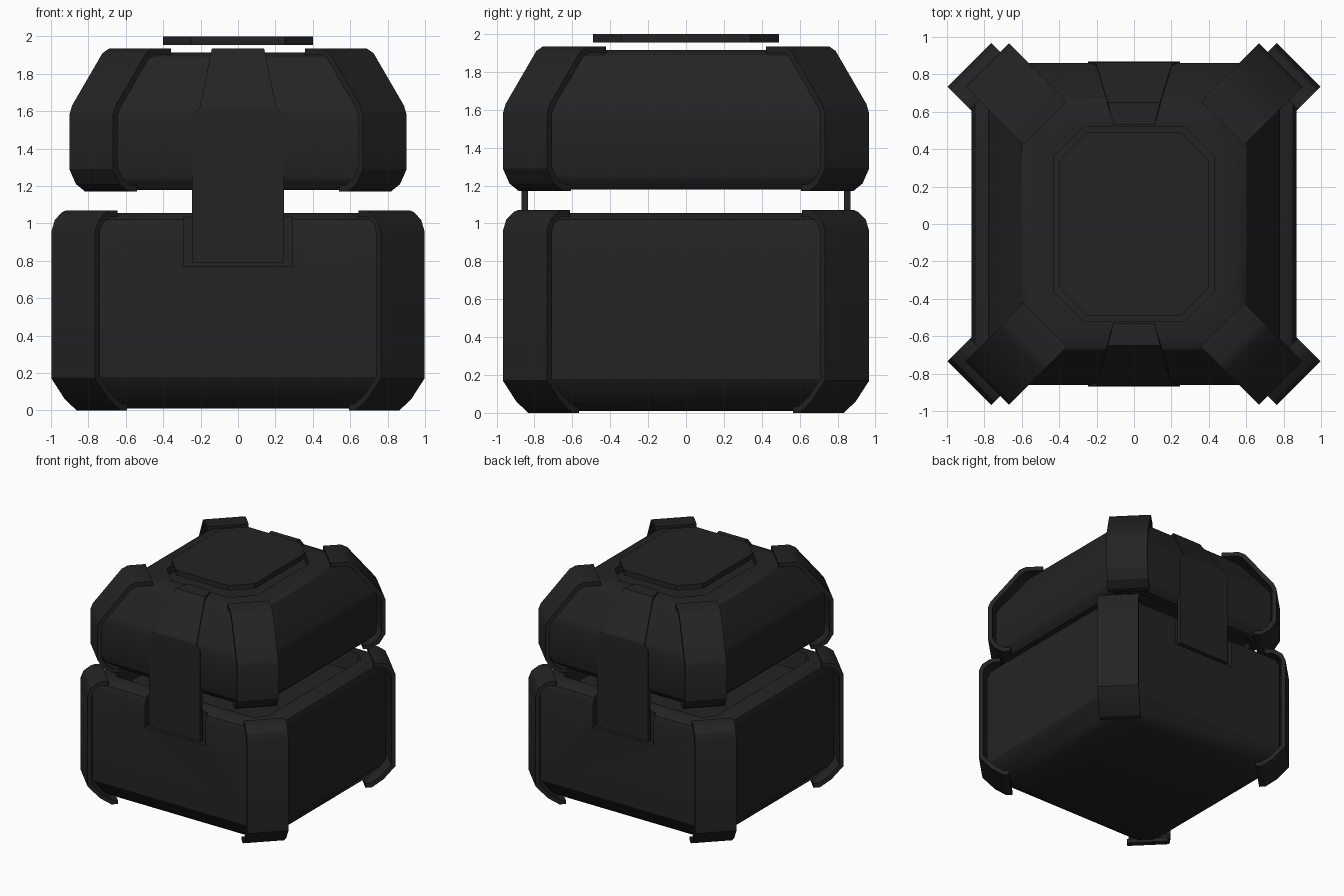
import bpy, bmesh
from math import radians
from mathutils import Vector

if "Cube" in bpy.data.objects:
    bpy.data.objects.remove(bpy.data.objects["Cube"])

mat = bpy.data.materials.new("dark_plastic")
mat.diffuse_color = (0.017, 0.017, 0.017, 1)
mat.use_nodes = True
mat.node_tree.nodes["Principled BSDF"].inputs["Base Color"].default_value = mat.diffuse_color


def finish(name, bm, smooth=True):
    bmesh.ops.recalc_face_normals(bm, faces=bm.faces)
    me = bpy.data.meshes.new(name)
    bm.to_mesh(me)
    bm.free()
    ob = bpy.data.objects.new(name, me)
    bpy.context.collection.objects.link(ob)
    me.materials.append(mat)
    if smooth:
        bpy.ops.object.select_all(action='DESELECT')
        ob.select_set(True)
        bpy.context.view_layer.objects.active = ob
        bpy.ops.object.shade_smooth_by_angle(angle=radians(28))
    return ob


def skin(bm, rings):
    """Join equal vertex loops into a closed solid."""
    n = len(rings[0])
    for a, b in zip(rings, rings[1:]):
        for i in range(n):
            j = (i + 1) % n
            bm.faces.new((a[i], a[j], b[j], b[i]))
    bm.faces.new(rings[0])
    bm.faces.new(rings[-1])


def octagon_loft(name, rings):
    """Stack of cut-corner rectangles: half x, half y, corner cut, z."""
    bm = bmesh.new()
    loops = []
    for x, y, c, z in rings:
        pts = [(x, y - c), (x - c, y), (c - x, y), (-x, y - c),
               (-x, c - y), (c - x, -y), (x - c, -y), (x, c - y)]
        loops.append([bm.verts.new((px, py, z)) for px, py in pts])
    skin(bm, loops)
    return finish(name, bm)


def bent_strip(name, path, thick, centre, out):
    """Plate bent along a path of (outward, z, half width), thickened inward."""
    bm = bmesh.new()
    out = Vector((*out, 0)).normalized()
    side = Vector((-out.y, out.x, 0))
    flat = [Vector(p[:2]) for p in path]
    segs = [(b - a).normalized() for a, b in zip(flat, flat[1:])]
    normals = [Vector((s.y, -s.x)) for s in segs]
    loops = []
    for i, (r, z, w) in enumerate(path):
        n0, n1 = normals[max(i - 1, 0)], normals[min(i, len(normals) - 1)]
        m = (n0 + n1).normalized()
        q = flat[i] - m * thick / m.dot(n0)
        loop = []
        for (a, h), s in (((r, z), -w), ((r, z), w), (q, w), (q, -w)):
            p = Vector((*centre, 0)) + out * a + side * s
            loop.append(bm.verts.new((p.x, p.y, h)))
        loops.append(loop)
    skin(bm, loops)
    return finish(name, bm)


# Base tub with bevelled edges and recessed opening
base = octagon_loft("base_tub", [
    (.72, .71, .08, .01), (.80, .79, .08, .06), (.87, .86, .08, .18),
    (.87, .86, .08, .96), (.85, .84, .08, 1.02), (.80, .79, .08, 1.055),
    (.73, .72, .08, 1.055), (.71, .70, .08, .90)])

# Latch notches front and back of the base
for s in (-1, 1):
    bm = bmesh.new()
    bmesh.ops.create_cube(bm, size=1)
    for v in bm.verts:
        v.co = (v.co.x * .58, s * .91 + v.co.y * .18, .97 + v.co.z * .40)
    cutter = finish("notch_cutter", bm, False)
    cutter.hide_render = True
    mod = base.modifiers.new("notch", 'BOOLEAN')
    mod.operation = 'DIFFERENCE'
    mod.object = cutter
    bpy.context.view_layer.objects.active = base
    bpy.ops.object.modifier_apply(modifier=mod.name)
    bpy.data.objects.remove(cutter)

# Lid with sloping shoulders and a recess for the top plate
octagon_loft("lid", [
    (.64, .72, .08, 1.22), (.66, .74, .08, 1.18), (.72, .80, .08, 1.18),
    (.77, .85, .08, 1.23), (.78, .86, .08, 1.25), (.78, .86, .08, 1.59),
    (.765, .845, .08, 1.63), (.60, .67, .08, 1.89), (.55, .62, .08, 1.915),
    (.43, .52, .16, 1.915), (.43, .52, .16, 1.85)])

# Floating top plate
octagon_loft("top_plate", [(.40, .49, .15, 1.955), (.40, .49, .15, 2.0)])

# Corner guards of base and lid
W = .165
base_path = [(-.24, 0), (-.19, 0), (-.10, .06), (0, .17), (0, .96),
             (-.025, 1.02), (-.08, 1.06), (-.11, 1.07), (-.17, 1.07)]
lid_path = [(-.18, 1.17), (-.12, 1.17), (-.05, 1.21), (0, 1.29), (0, 1.58),
            (-.02, 1.63), (-.25, 1.91), (-.30, 1.935), (-.44, 1.935)]
for sx in (-1, 1):
    for sy in (-1, 1):
        for part, path, cx in (("base", base_path, .88), ("lid", lid_path, .785)):
            bent_strip(part + "_corner_guard", [(r, z, W) for r, z in path],
                       .035, (sx * cx, sy * .85), (sx, sy))

# Latch straps front and back
strap = [(.868, .79, .245), (.868, 1.57, .245), (.864, 1.62, .205),
         (.65, 1.935, .14), (.53, 1.935, .11)]
for s, name in ((-1, "front_latch"), (1, "back_latch")):
    bent_strip(name, strap, .035, (0, 0), (0, s))
